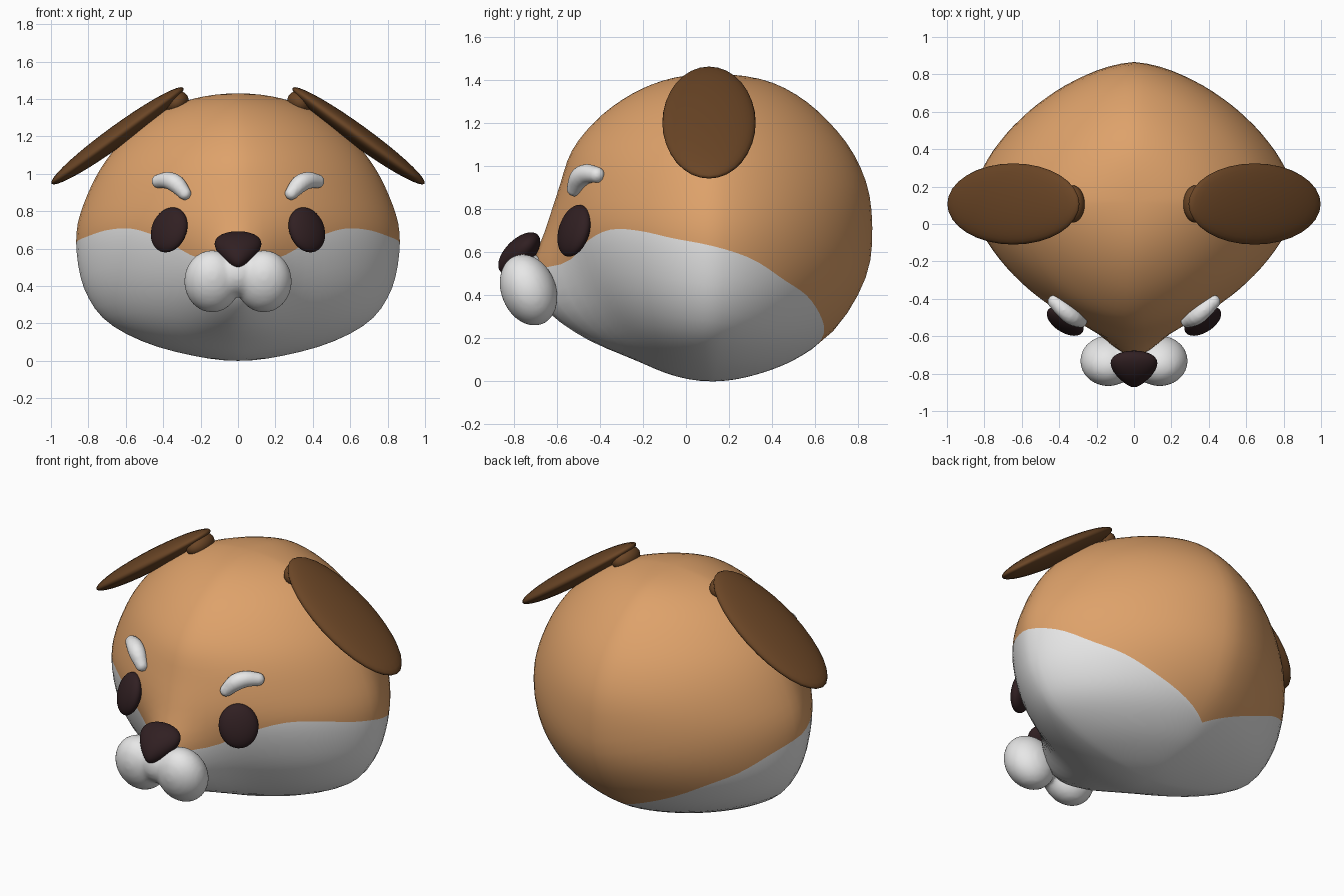
import bpy, bmesh, math
from mathutils import Vector, Matrix, Euler

cube = bpy.data.objects.get("Cube")
if cube:
    bpy.data.objects.remove(cube, do_unlink=True)


def material(name, rgb):
    m = bpy.data.materials.new(name)
    m.use_nodes = True
    m.diffuse_color = (*rgb, 1)
    bsdf = next(n for n in m.node_tree.nodes if n.type == 'BSDF_PRINCIPLED')
    bsdf.inputs["Base Color"].default_value = (*rgb, 1)
    return m


TAN = material("tan fur", (0.73, 0.36, 0.145))
WHITE = material("white fur", (0.8, 0.8, 0.8))
BROWN = material("brown ear", (0.145, 0.06, 0.019))
DARK = material("dark eye and nose", (0.03, 0.014, 0.016))


def finish(bm, name, *mats):
    bmesh.ops.recalc_face_normals(bm, faces=bm.faces)
    for f in bm.faces:
        f.smooth = True
    mesh = bpy.data.meshes.new(name)
    bm.to_mesh(mesh)
    bm.free()
    for m in mats:
        mesh.materials.append(m)
    ob = bpy.data.objects.new(name, mesh)
    bpy.context.collection.objects.link(ob)
    return ob


def add_ellipsoid(bm, centre, radii, rot=(0, 0, 0), shape=None):
    """Unit sphere, optionally reshaped, then scaled, rotated (degrees) and moved."""
    verts = bmesh.ops.create_uvsphere(bm, u_segments=32, v_segments=18, radius=1)["verts"]
    if shape:
        for v in verts:
            v.co = shape(v.co)
    turn = Euler([math.radians(a) for a in rot]).to_matrix().to_4x4()
    mat = Matrix.Translation(centre) @ turn @ Matrix.Diagonal((*radii, 1))
    bmesh.ops.transform(bm, matrix=mat, verts=verts)


def ellipsoid(name, mat, *args, **kw):
    bm = bmesh.new()
    add_ellipsoid(bm, *args, **kw)
    return finish(bm, name, mat)


def blob(name, mat, balls, voxel, smooth):
    """Several ellipsoids melted into one soft form."""
    bm = bmesh.new()
    for b in balls:
        add_ellipsoid(bm, *b)
    ob = finish(bm, name, mat)
    r = ob.modifiers.new("melt", 'REMESH')
    r.mode, r.voxel_size, r.use_smooth_shade = 'VOXEL', voxel, True
    s = ob.modifiers.new("soften", 'SMOOTH')
    s.factor, s.iterations = 0.5, smooth
    return ob


def spline(vals, t):
    """Smooth interpolation through evenly spaced values, t in 0..1."""
    n = len(vals) - 1
    x = min(max(t, 0), 1) * n
    i = min(int(x), n - 1)
    u = x - i
    b, c = vals[i], vals[i + 1]
    a = vals[i - 1] if i else 2 * b - c
    d = vals[i + 2] if i + 2 <= n else 2 * c - b
    return b + 0.5 * u * (c - a + u * (2*a - 5*b + 4*c - d + u * (3*(b - c) + d - a)))


# Head: half width, back, front and snout reach at even steps from bottom to top
HEIGHT, MID = 1.43, 0.12
WIDTH = [0, .225, .49, .70, .81, .857, .86, .80, .705, .57, .41, .22, 0]
BACK = [.12, .30, .495, .66, .775, .85, .866, .845, .77, .65, .51, .345, .12]
FRONT = [.12, -.05, -.2, -.345, -.47, -.56, -.61, -.59, -.53, -.41, -.255, -.08, .12]
SNOUT = [0, 0, .03, .14, .2, .15, .04, 0, 0, 0, 0, 0, 0]
# Height of the fur colour border, from the front round to the back
BORDER = [.52, .55, .65, .705, .70, .665, .63, .57, .475, .40, .31, .23, .15]


def head_point(angle, z):
    t = math.acos(max(-1, min(1, 1 - 2 * z / HEIGHT))) / math.pi
    s, c = math.sin(angle), math.cos(angle)
    p = 1.6
    k = (abs(s) ** p + abs(c) ** p) ** (1 / p)
    x = spline(WIDTH, t) * s / k
    if c > 0:
        y = MID + (spline(FRONT, t) - MID) * c / k
        y -= spline(SNOUT, t) * math.exp(-(x / 0.2) ** 2) * min(1, 2 * c)
    else:
        y = MID - (spline(BACK, t) - MID) * c / k
    return Vector((x, y, z))


def build_head():
    cols, low, high = 80, 16, 24
    bm = bmesh.new()
    bottom = bm.verts.new((0, MID, 0))
    top = bm.verts.new((0, MID, HEIGHT))
    columns = []
    for i in range(cols):
        a = 2 * math.pi * i / cols
        zb = spline(BORDER, min(a, 2 * math.pi - a) / math.pi)
        zs = [zb * (1 - math.cos(math.pi / 2 * j / low)) for j in range(1, low + 1)]
        zs += [zb + (HEIGHT - zb) * math.sin(math.pi / 2 * j / high) for j in range(1, high)]
        columns.append([bm.verts.new(head_point(a, z)) for z in zs])
    for i in range(cols):
        l, r = columns[i], columns[(i + 1) % cols]
        bm.faces.new((bottom, r[0], l[0])).material_index = 1
        bm.faces.new((top, l[-1], r[-1]))
        for j in range(len(l) - 1):
            f = bm.faces.new((l[j], r[j], r[j + 1], l[j + 1]))
            f.material_index = 1 if j < low - 1 else 0
    finish(bm, "head", TAN, WHITE)


build_head()

# Muzzle: two tilted lobes joined by a bridge
lobes = [((s * 0.138, -0.732, 0.425), (0.15, 0.128, 0.172), (22, 0, 0)) for s in (-1, 1)]
blob("muzzle", WHITE, lobes + [((0, -0.735, 0.47), (0.13, 0.12, 0.125))], 0.016, 4)

# Nose: rounded triangle lying over the top of the muzzle
ellipsoid("nose", DARK, (0, -0.775, 0.595), (0.135, 0.065, 0.122), (-45, 0, 0),
          shape=lambda v: Vector((v.x * (0.85 + 0.4 * v.z), v.y, v.z)))

# Paired parts
for side, s in (("left", 1), ("right", -1)):
    ellipsoid(side + "_eye", DARK, (s * 0.368, -0.52, 0.70), (0.11, 0.05, 0.125),
              (-17, s * -6, s * 35))
    ellipsoid(side + "_ear", BROWN, (s * 0.645, 0.107, 1.203), (0.436, 0.217, 0.056),
              (0, s * 36, 0))
    ellipsoid(side + "_ear_root", BROWN, (s * 0.33, 0.107, 1.38), (0.07, 0.1, 0.06),
              (0, s * 36, 0))
    # Brow: chain of balls along a short arch
    xs, ys = [.285, .33, .375, .425], [-.52, -.495, -.46, -.415]
    zs, rs = [.895, .945, .965, .96], [.036, .048, .046, .038]
    balls = []
    for i in range(10):
        x, y, z, r = (spline(q, i / 9) for q in (xs, ys, zs, rs))
        balls.append(((s * x, y, z), (r, r, r)))
    blob(side + "_brow", WHITE, balls, 0.01, 4)
